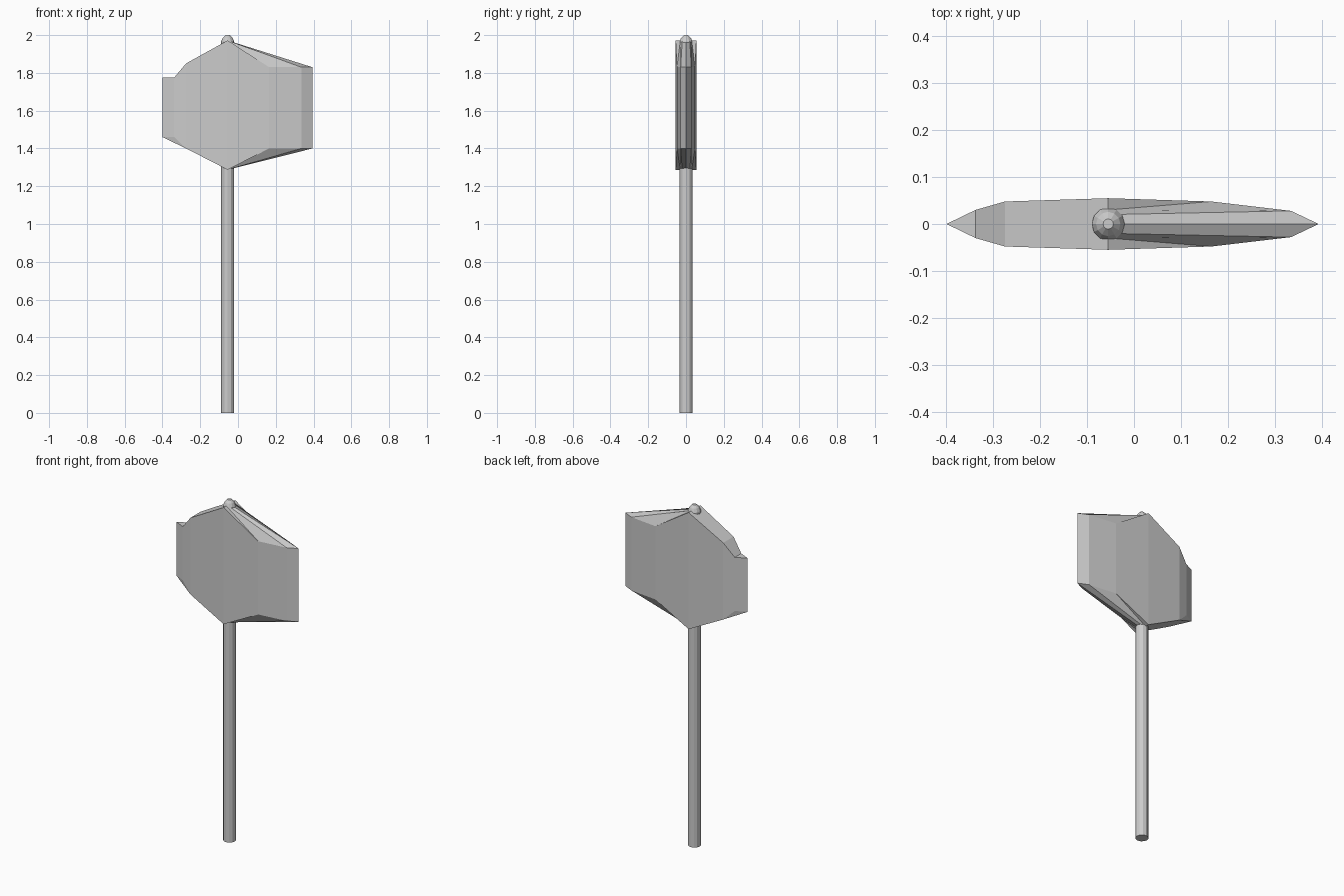
import bpy, bmesh

if "Cube" in bpy.data.objects:
    bpy.data.objects.remove(bpy.data.objects["Cube"])

CX = -0.055  # handle axis


def finish(name, bm):
    bmesh.ops.remove_doubles(bm, verts=bm.verts[:], dist=0.0005)
    bmesh.ops.recalc_face_normals(bm, faces=bm.faces[:])
    me = bpy.data.meshes.new(name)
    bm.to_mesh(me)
    bm.free()
    ob = bpy.data.objects.new(name, me)
    bpy.context.collection.objects.link(ob)
    return ob


# Handle: straight shaft with a tapered tip, as stacked rings (radius, height)
def ring_stack(name, rings, sides):
    bm = bmesh.new()
    for (r1, z1), (r2, z2) in zip(rings, rings[1:]):
        ret = bmesh.ops.create_cone(bm, segments=sides, radius1=r1, radius2=r2,
                                    depth=z2 - z1, cap_ends=False)
        bmesh.ops.translate(bm, verts=ret["verts"], vec=(CX, 0, (z1 + z2) / 2))
    bmesh.ops.remove_doubles(bm, verts=bm.verts[:], dist=0.0005)
    bmesh.ops.holes_fill(bm, edges=[e for e in bm.edges if e.is_boundary], sides=0)
    return finish(name, bm)


ring_stack("handle", [(0.035, 0), (0.035, 1.965), (0.026, 1.985), (0.011, 2.0)], 12)

# Head: stations along x as (x, half thickness, bottom z, top z)
outline = [(-0.40, 0, 1.46, 1.775), (-0.338, 0.03, 1.46, 1.775),
           (-0.275, 0.048, 1.40, 1.85), (CX, 0.055, 1.287, 1.972),
           (0.165, 0.048, 1.40, 1.83), (0.335, 0.028, 1.40, 1.83),
           (0.394, 0, 1.40, 1.83)]

bm = bmesh.new()
for side in (1, -1):
    def face(*pts):
        bm.faces.new([bm.verts.new((x, side * y, z)) for x, y, z in pts])

    lo = [(x, y, b) for x, y, b, t in outline]
    hi = [(x, y, t) for x, y, b, t in outline]
    # Broad cheek tapering to both edges
    for i in range(6):
        face(lo[i], lo[i + 1], hi[i + 1], hi[i])
    # Sloped top and bottom, fanning out from the handle
    for row in (lo, hi):
        zc = row[3][2]
        c_out, c_in, c_mid = [(CX, y, zc) for y in (0.03, 0.02, 0)]
        face(row[3], row[4], c_out)
        face(c_out, row[4], row[5], c_in)
        face(c_in, row[5], row[6], c_mid)
        left_mid = (row[2][0], 0, row[2][2])
        face(row[3], c_out, row[2])
        face(c_out, c_in, c_mid, left_mid, row[2])
        if row is hi:
            step_mid = (row[1][0], 0, row[1][2])
            face(row[2], left_mid, step_mid, row[1])
            face(row[1], step_mid, row[0])
        else:
            face(row[2], left_mid, row[0])
            face(row[2], row[0], row[1])
finish("axe_head", bm)
